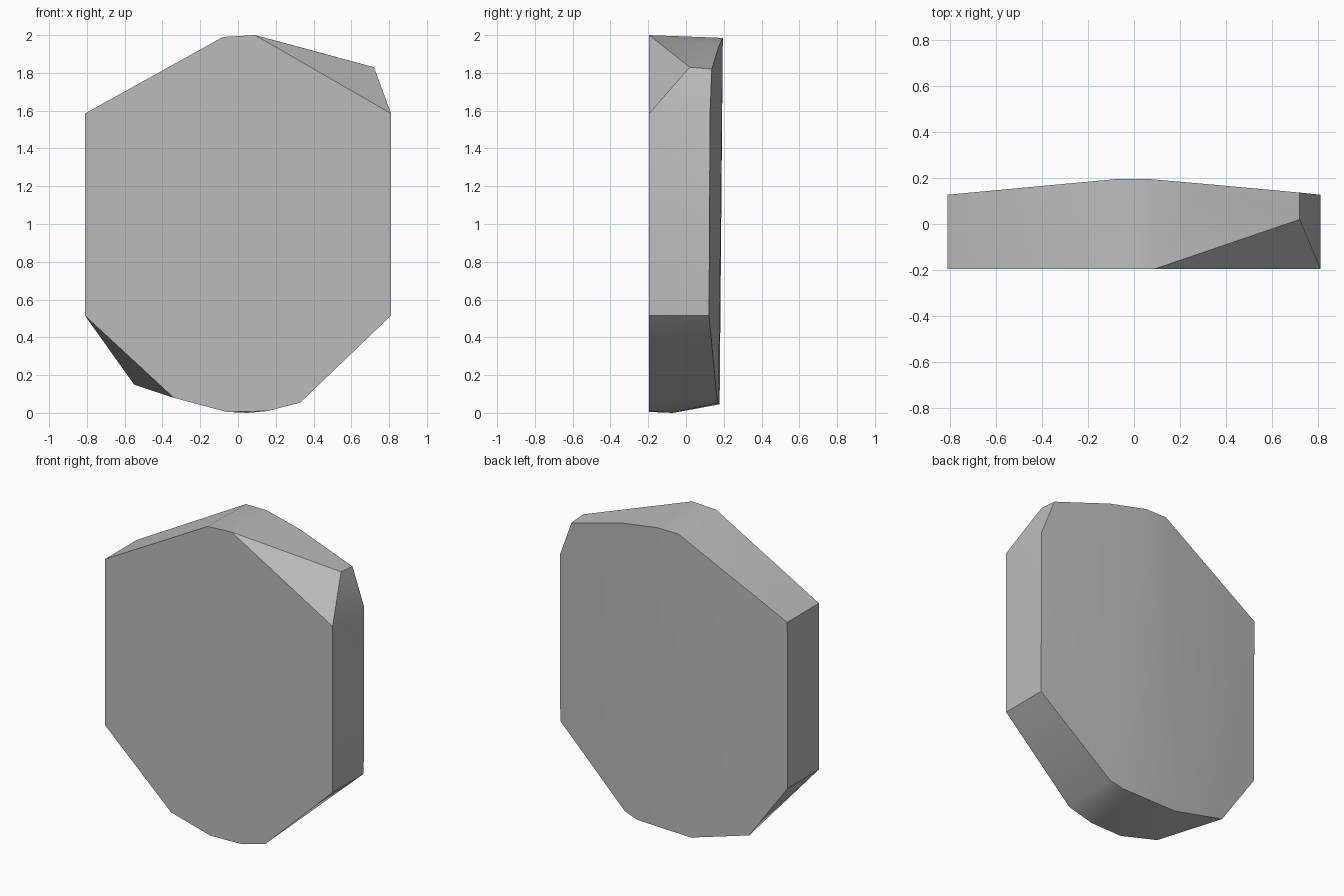
import bpy
import bmesh
import math

cube = bpy.data.objects.get("Cube")
if cube:
    bpy.data.objects.remove(cube, do_unlink=True)

FRONT_Y = -0.195
BACK_Y = 0.195

# Plain stone grey
stone = bpy.data.materials.new("stone_grey")
stone.use_nodes = True
grey = (0.5, 0.5, 0.5, 1.0)
stone.diffuse_color = grey
stone.node_tree.nodes["Principled BSDF"].inputs["Base Color"].default_value = grey


def back_depth(x, z):
    """Gently crowned back: deepest along the middle, thinner at the sides."""
    side_fall = 0.09 * max(0, abs(x) - 0.08)
    return BACK_Y - side_fall - 0.01 * (1 - z / 2)


# Flat front outline (x, z)
front_outline = [(-0.81, 1.585), (-0.08, 1.99), (0.09, 2.0), (0.81, 1.585),
                 (0.81, 0.515), (0.33, 0.055), (0.16, 0.01), (-0.06, 0.005),
                 (-0.34, 0.08), (-0.81, 0.515)]

# Crowned back outline (x, z)
back_outline = [(-0.81, 1.585), (-0.08, 1.985), (0.07, 1.985), (0.325, 1.937),
                (0.72, 1.82), (0.81, 1.585), (0.81, 0.515), (0.32, 0.08),
                (0.225, 0.053), (-0.16, 0.045), (-0.55, 0.15), (-0.81, 0.515)]

# Tip of the chipped upper corner and lowest point of the base
chip_tip = (0.72, 0.02, 1.83)
base_point = (0.05, -0.07, 0.0)

points = [(x, FRONT_Y, z) for x, z in front_outline]
points += [(x, back_depth(x, z), z) for x, z in back_outline]
points += [chip_tip, base_point]

# Wrap the outlines into one faceted slab
bm = bmesh.new()
for point in points:
    bm.verts.new(point)
hull = bmesh.ops.convex_hull(bm, input=bm.verts)
bmesh.ops.delete(bm, geom=list({v for v in hull["geom_interior"]
                                if isinstance(v, bmesh.types.BMVert)}),
                 context="VERTS")
bmesh.ops.dissolve_limit(bm, angle_limit=math.radians(0.5),
                         verts=bm.verts, edges=bm.edges)
bmesh.ops.recalc_face_normals(bm, faces=bm.faces)
mesh = bpy.data.meshes.new("stone_slab")
bm.to_mesh(mesh)
bm.free()
mesh.materials.append(stone)

slab = bpy.data.objects.new("stone_slab", mesh)
bpy.context.collection.objects.link(slab)
bpy.context.view_layer.objects.active = slab
slab.select_set(True)
bpy.ops.object.shade_smooth_by_angle(angle=math.radians(30))
